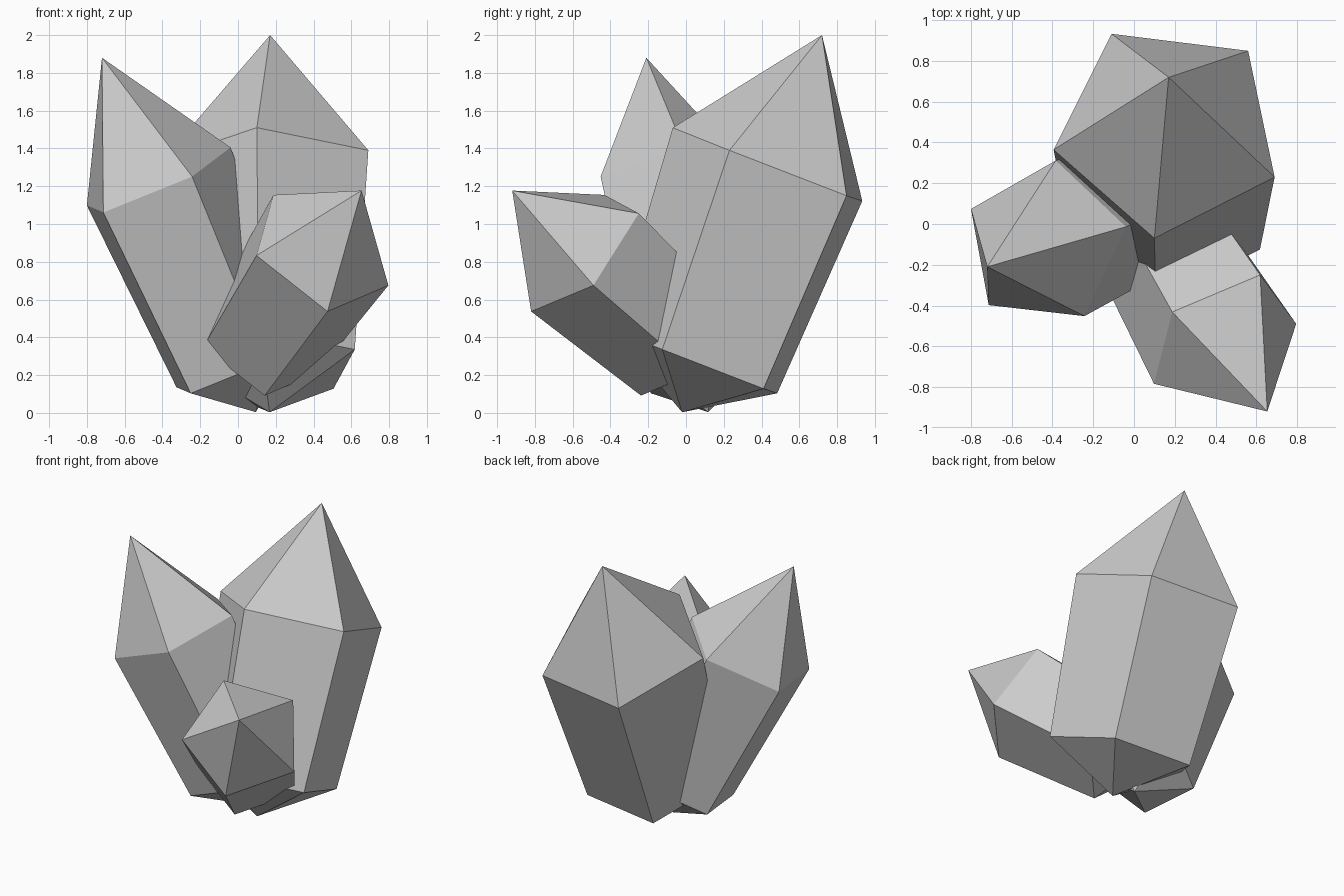
import bpy, bmesh
from math import cos, sin, tau
from mathutils import Vector

if "Cube" in bpy.data.objects:
    bpy.data.objects.remove(bpy.data.objects["Cube"])

SIDES = 5
STEP = tau / SIDES


def crystal(name, apex, corners):
    """Five-sided tapered crystal from its apex and three neighbouring shoulder corners."""
    apex = Vector(apex)
    p0, p1, p2 = (Vector(p) for p in corners)

    # Complete the pentagon: centre and its two radius vectors
    centre = (p0 + p2 - 2 * cos(STEP) * p1) / (2 - 2 * cos(STEP))
    a = p1 - centre
    b = (p2 - p0) / (2 * sin(STEP))
    axis = centre - apex

    bm = bmesh.new()

    def ring(along, size):
        mid = apex + axis * along
        return [bm.verts.new(mid + size * (a * cos(STEP * k) + b * sin(STEP * k)))
                for k in range(SIDES)]

    top = bm.verts.new(apex)
    shoulder = ring(1.0, 1.0)
    base = ring(2.496, 0.865)
    tip = bm.verts.new(apex + axis * 2.865)

    # Point, shaft and root facets
    for k in range(SIDES):
        n = (k + 1) % SIDES
        bm.faces.new((top, shoulder[k], shoulder[n]))
        bm.faces.new((shoulder[k], base[k], base[n], shoulder[n]))
        bm.faces.new((base[k], tip, base[n]))
    bmesh.ops.recalc_face_normals(bm, faces=bm.faces)

    mesh = bpy.data.meshes.new(name)
    bm.to_mesh(mesh)
    bm.free()
    obj = bpy.data.objects.new(name, mesh)
    bpy.context.collection.objects.link(obj)
    return obj


# Tall crystal leaning back
crystal("large_crystal", (0.17, 0.72, 2.0),
        [(0.56, 0.85, 1.15), (0.69, 0.23, 1.39), (0.10, -0.07, 1.51)])

# Slimmer crystal leaning left
crystal("left_crystal", (-0.72, -0.21, 1.88),
        [(-0.80, 0.074, 1.098), (-0.713, -0.398, 1.061), (-0.243, -0.452, 1.251)])

# Short crystal leaning to the front right
crystal("small_crystal", (0.654, -0.92, 1.177),
        [(0.098, -0.784, 0.833), (0.474, -0.82, 0.537), (0.796, -0.49, 0.675)])
